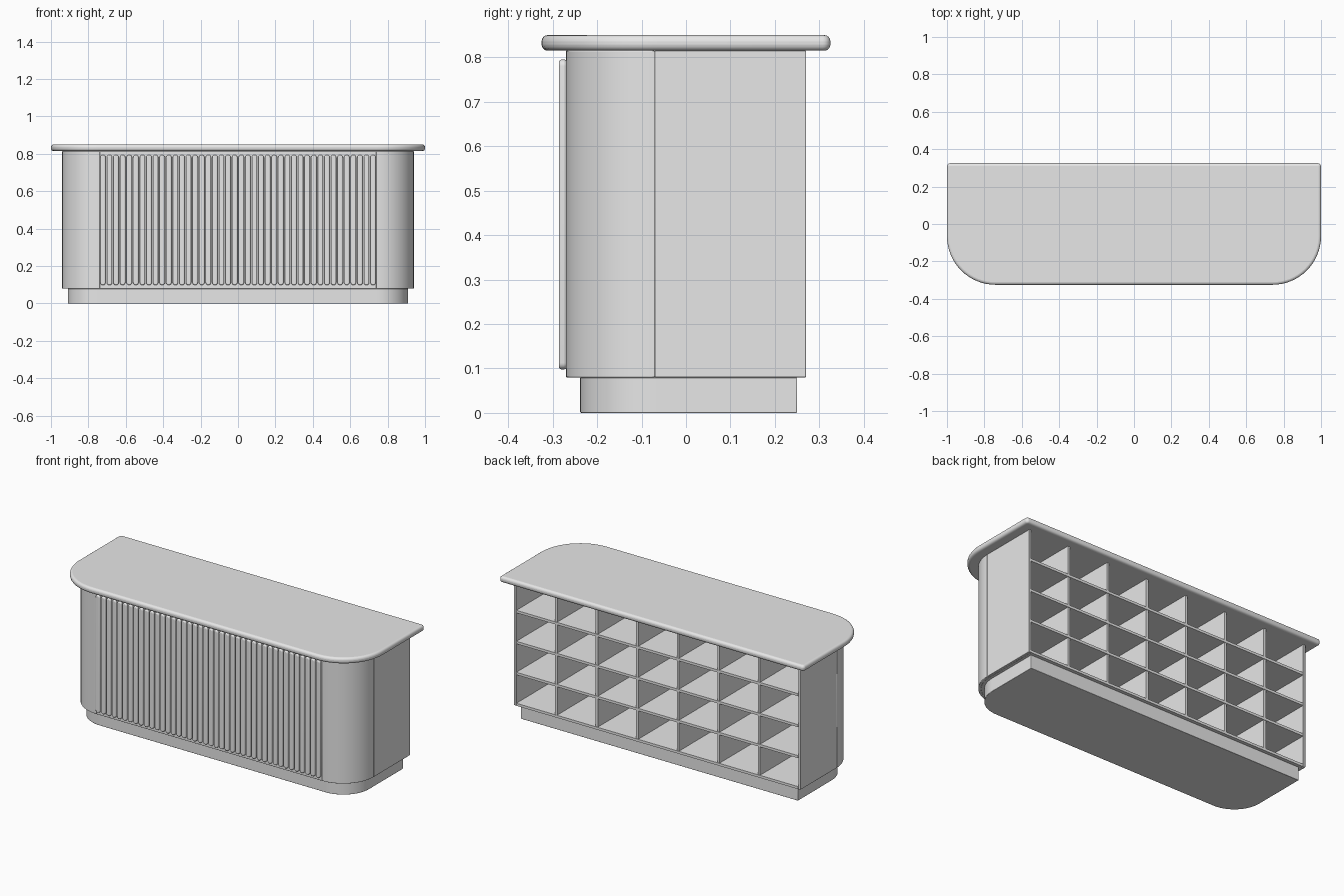
import bpy
import bmesh
from math import cos, sin, pi, radians
from mathutils import Matrix

cube = bpy.data.objects.get("Cube")
if cube:
    bpy.data.objects.remove(cube, do_unlink=True)

GREY = (0.8, 0.8, 0.8, 1)
mat = bpy.data.materials.new("light grey")
mat.use_nodes = True
mat.diffuse_color = GREY
bsdf = next(n for n in mat.node_tree.nodes if n.type == "BSDF_PRINCIPLED")
bsdf.inputs["Base Color"].default_value = GREY


def arc(cx, cy, r, a0, a1, steps=16):
    return [(cx + r * cos(radians(a0 + (a1 - a0) * i / steps)),
             cy + r * sin(radians(a0 + (a1 - a0) * i / steps))) for i in range(steps + 1)]


def corner(cx, cy, r, a0):
    return arc(cx, cy, r, a0, a0 + 90, 16 if r > 0.05 else 6) if r else [(cx, cy)]


def slab_outline(w, y0, y1, front_r, back_r=0):
    """Rectangle with rounded front and back corners, counter-clockwise."""
    f, b = front_r, back_r
    return (corner(-w + f, y0 + f, f, 180) + corner(w - f, y0 + f, f, 270)
            + corner(w - b, y1 - b, b, 0) + corner(-w + b, y1 - b, b, 90))


def rect(x0, x1, y0, y1):
    return [(x0, y0), (x1, y0), (x1, y1), (x0, y1)]


def prism(name, outline, z0, z1, bevel=0.0, segments=2, matrix=None):
    bm = bmesh.new()
    face = bm.faces.new([bm.verts.new((x, y, z0)) for x, y in outline])
    out = bmesh.ops.extrude_face_region(bm, geom=[face])
    top = [v for v in out["geom"] if isinstance(v, bmesh.types.BMVert)]
    bmesh.ops.translate(bm, verts=top, vec=(0, 0, z1 - z0))
    if matrix:
        bm.transform(matrix)
    bmesh.ops.recalc_face_normals(bm, faces=bm.faces)
    mesh = bpy.data.meshes.new(name)
    bm.to_mesh(mesh)
    bm.free()
    mesh.materials.append(mat)
    obj = bpy.data.objects.new(name, mesh)
    bpy.context.collection.objects.link(obj)
    bpy.ops.object.select_all(action="DESELECT")
    obj.select_set(True)
    bpy.context.view_layer.objects.active = obj
    if bevel:
        mod = obj.modifiers.new("Rounded edges", "BEVEL")
        mod.width, mod.segments = bevel, segments
        mod.limit_method, mod.angle_limit = "ANGLE", radians(40)
    bpy.ops.object.shade_smooth_by_angle(angle=radians(35))
    return obj


W, FRONT, BACK, R = 0.94, -0.27, 0.27, 0.2    # cabinet outline
Z0, Z1, T = 0.08, 0.815, 0.015                # cabinet heights and board thickness

# Plinth and countertop
prism("plinth", slab_outline(0.91, -0.238, 0.25, 0.17), 0, Z0, 0.002)
prism("countertop", slab_outline(1.0, -0.325, 0.325, 0.26, 0.018), Z1, 0.85, 0.014, 4)

# Outer shell: front panel, curved corners, side panels
prism("front_panel", rect(R - W, W - R, FRONT, FRONT + T), Z0, Z1, 0.002)
for side, s in (("left", 1), ("right", -1)):
    curve = arc(W - R, FRONT + R, R, 270, 360) + arc(W - R, FRONT + R, R - T, 360, 270)
    prism(side + "_corner_panel", [(s * x, y) for x, y in curve], Z0, Z1, 0.002)
    prism(side + "_side_panel", [(s * x, y) for x, y in rect(W - T, W, FRONT + R, BACK)],
          Z0, Z1, 0.002)

# Pigeonhole shelves and dividers open to the back
ROWS, COLUMNS = 4, 7
step = (Z1 - Z0) / ROWS
for i in range(ROWS):
    prism(f"shelf_{i + 1}", slab_outline(W - T, FRONT + T, BACK - 0.001, R - T),
          Z0 + i * step, Z0 + i * step + T)
for i in range(1, COLUMNS):
    x = -W + T / 2 + (2 * W - T) * i / COLUMNS
    prism(f"divider_{i}", rect(x - T / 2, x + T / 2, FRONT + T, BACK - 0.004), Z0 + T, Z1)

# Row of round-ended slats on the front
SLATS, LOW, HIGH, HALF = 42, 0.098, 0.795, 0.0145
pitch = 2 * (W - R) / SLATS
first = R - W + pitch / 2
pill = arc(first, HIGH - HALF, HALF, 0, 180, 10) + arc(first, LOW + HALF, HALF, 180, 360, 10)
slats = prism("front_slats", pill, -FRONT - 0.002, 0.286, 0.006, 3,
              Matrix.Rotation(pi / 2, 4, "X"))
array = slats.modifiers.new("Slat row", "ARRAY")
array.count = SLATS
array.use_relative_offset = False
array.use_constant_offset = True
array.constant_offset_displace = (pitch, 0, 0)
